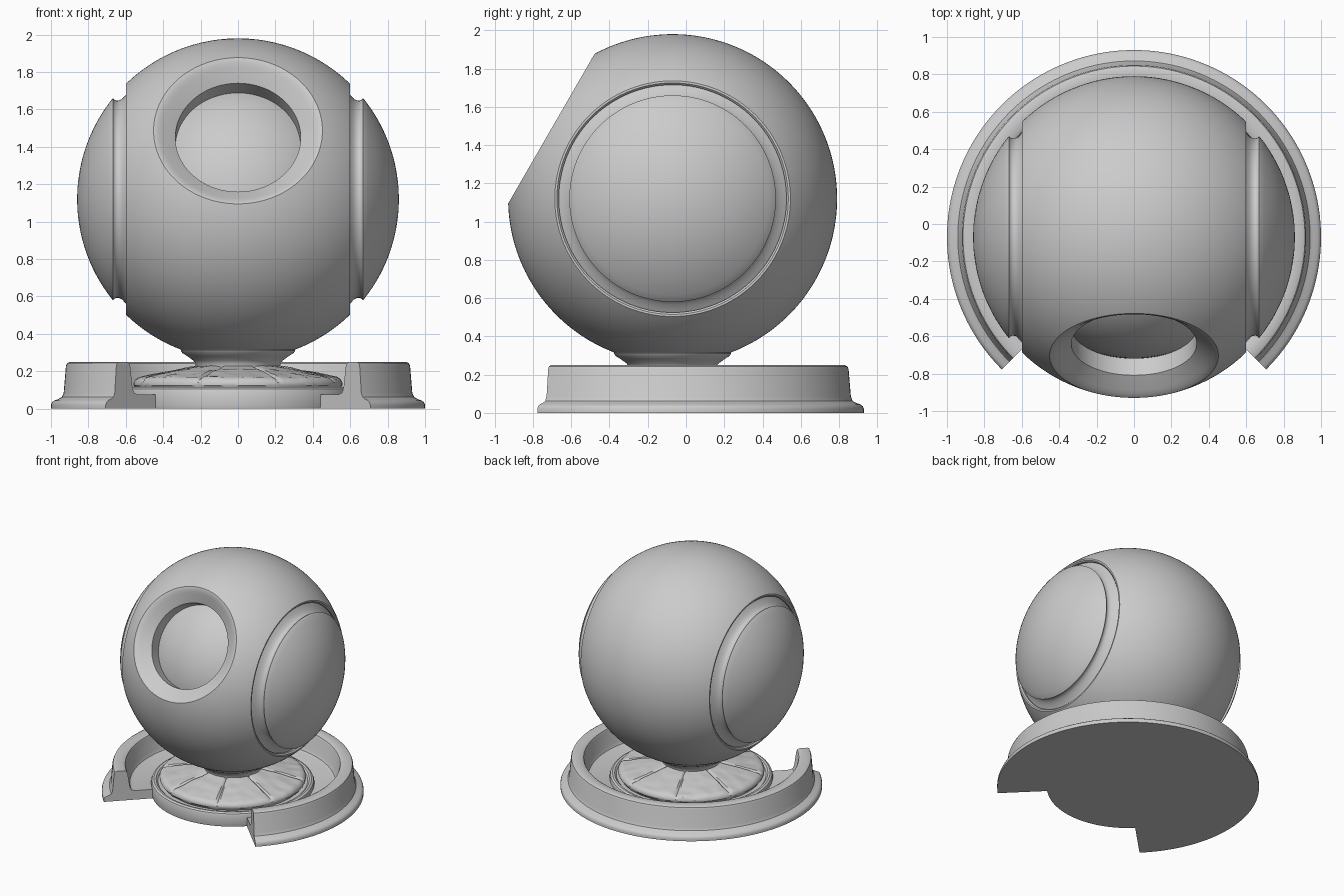
import bpy, bmesh
from math import sin, cos, pi, radians, sqrt
from mathutils import Matrix, Vector, noise

if "Cube" in bpy.data.objects:
    bpy.data.objects.remove(bpy.data.objects["Cube"])

CY, CZ, R = -0.07, 1.12, 0.86          # ball centre and radius
BALL = Matrix.Translation((0, CY, CZ))
BASE = Matrix.Translation((0, CY, 0))


def smooth(ob, angle=35):
    bpy.ops.object.select_all(action='DESELECT')
    ob.select_set(True)
    bpy.context.view_layer.objects.active = ob
    bpy.ops.object.shade_smooth_by_angle(angle=radians(angle))


def revolve(name, profile, matrix, start=0, sweep=360, steps=128, height=None):
    """Spin (radius, z) points about z; a partial sweep gets closed end faces."""
    bm = bmesh.new()
    full = sweep == 360
    rings = []
    for i in range(steps if full else steps + 1):
        a = radians(start + sweep * i / steps)
        rings.append([bm.verts.new((r * cos(a), r * sin(a),
                                    z + (height(r, a) if height else 0)))
                      for r, z in profile])
    for i in range(steps):
        p, q = rings[i], rings[(i + 1) % len(rings)]
        for j in range(len(profile) - 1):
            bm.faces.new((p[j], q[j], q[j + 1], p[j + 1]))
        if not full:
            bm.faces.new((p[-1], q[-1], q[0], p[0]))
    if not full:
        bm.faces.new(rings[0])
        bm.faces.new(rings[-1])
    bmesh.ops.remove_doubles(bm, verts=bm.verts, dist=1e-5)
    bmesh.ops.recalc_face_normals(bm, faces=bm.faces)
    bm.transform(matrix)
    me = bpy.data.meshes.new(name)
    bm.to_mesh(me)
    bm.free()
    ob = bpy.data.objects.new(name, me)
    bpy.context.collection.objects.link(ob)
    smooth(ob)
    return ob


def sphere(name, radius, segments, rings):
    bpy.ops.mesh.primitive_uv_sphere_add(radius=radius, segments=segments,
                                         ring_count=rings, location=(0, CY, CZ))
    ob = bpy.context.object
    ob.name = name
    smooth(ob)
    return ob


# Outer ball, with a front window pocket and two flat side cuts
shell = sphere("ball_shell", R, 160, 96)
window_cut = [(0, 0.5), (0.335, 0.5), (0.335, 0.66), (0.405, 0.71), (0.425, 0.722),
              (0.445, 0.731), (0.475, 0.735), (0.475, 1), (0, 1)]
side_cut = [(0, 0.56), (0.595, 0.56), (0.595, 0.59), (0.605, 0.6), (0.7, 0.6),
            (0.7, 1), (0, 1)]
sides = {"right": BALL @ Matrix.Rotation(pi / 2, 4, 'Y'),
         "left": BALL @ Matrix.Rotation(-pi / 2, 4, 'Y')}
cutters = [revolve("window_cutter", window_cut, BALL @ Matrix.Rotation(pi / 3, 4, 'X'))]
cutters += [revolve(s + "_cutter", side_cut, m) for s, m in sides.items()]
for c in cutters:
    c.hide_render = True
    bpy.context.view_layer.objects.active = shell
    mod = shell.modifiers.new("cut", 'BOOLEAN')
    mod.object, mod.operation, mod.solver = c, 'DIFFERENCE', 'EXACT'
    bpy.ops.object.modifier_apply(modifier=mod.name)
    bpy.data.objects.remove(c)
smooth(shell, 30)

# Inner ball seen through the window
sphere("inner_core", 0.65, 96, 48)

# Domed side caps with a concave groove below the lip
groove = [(0, 0.55), (0.60, 0.55), (0.60, 0.572), (0.578, 0.585), (0.555, 0.602), (0.538, 0.618),
          (0.528, 0.635), (0.527, 0.65), (0.533, 0.663), (0.54, 0.668)]
dome = [(0.537 * (1 - k / 16), sqrt(R * R - (0.537 * (1 - k / 16)) ** 2)) for k in range(17)]
for s, m in sides.items():
    revolve(s + "_cap", groove + dome, m)

# Flared neck under the ball
revolve("neck", [(0, 0.34), (0.29, 0.335), (0.304, 0.325), (0.306, 0.31), (0.298, 0.298),
                 (0.27, 0.28), (0.24, 0.258), (0.227, 0.24), (0.225, 0.2), (0, 0.2)], BASE)

# Round plinth with a raised rim
revolve("plinth", [(0, 0), (0.62, 0), (0.623, 0.01), (0.623, 0.09), (0.617, 0.106),
                   (0.602, 0.115), (0.585, 0.113), (0.572, 0.1), (0, 0.1)], BASE)


# Padded cushion split by radial seams, slightly wrinkled
def padding(r, a):
    if r < 0.2 or r > 0.557:
        return 0
    t = (a - pi / 8) / (pi / 4) % 1
    edge = min(t, 1 - t) * (pi / 4) * r
    seam = -0.012 * max(0, 1 - edge / 0.012)
    wrinkle = 0.006 * noise.noise(Vector((r * cos(a), r * sin(a), 0)) * 13)
    return seam + wrinkle


cushion = [(0, 0.238), (0.2, 0.236)]
cushion += [(0.2 + 0.33 * k / 16, 0.232 - 0.064 * (k / 16) ** 1.1) for k in range(1, 17)]
cushion += [(0.548, 0.157), (0.558, 0.14), (0.558, 0.125), (0.54, 0.1), (0, 0.1)]
revolve("cushion", cushion, BASE, steps=192, height=padding)

# Open outer ring, with a quarter missing at the front
revolve("outer_ring", [(0.61, 0), (0.61, 0.06), (0.615, 0.07), (0.628, 0.076), (0.76, 0.076),
                       (0.785, 0.085), (0.798, 0.11), (0.815, 0.225), (0.822, 0.241),
                       (0.838, 0.25), (0.9, 0.25), (0.914, 0.243), (0.92, 0.228),
                       (0.932, 0.085), (0.942, 0.062), (0.962, 0.051), (0.982, 0.044),
                       (0.995, 0.034), (1.0, 0.02), (1.0, 0)],
        BASE, start=-45, sweep=270, steps=120)
